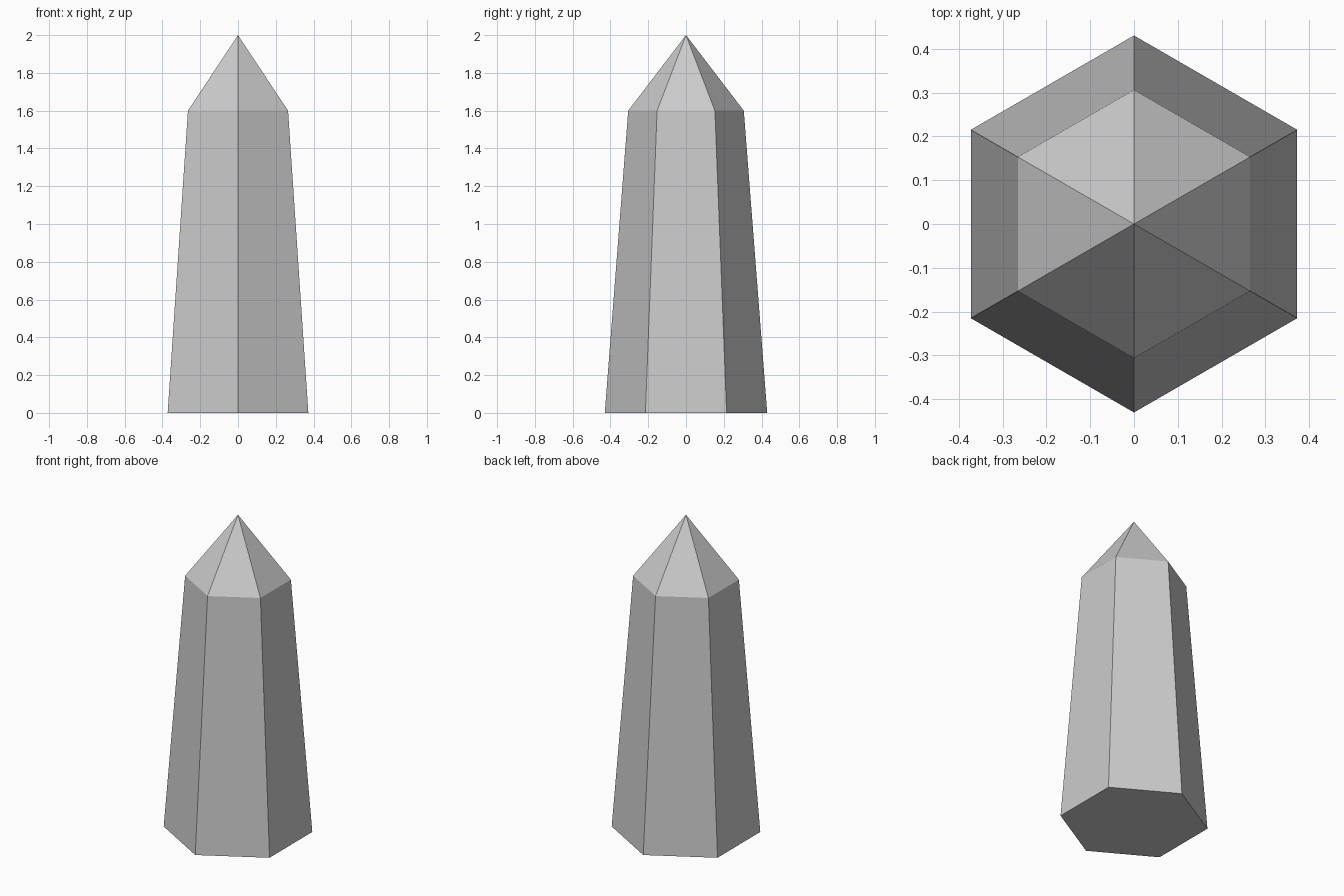
import bpy, bmesh
from math import cos, sin, pi

if "Cube" in bpy.data.objects:
    bpy.data.objects.remove(bpy.data.objects["Cube"])

SIDES = 6


def hex_ring(bm, radius, z):
    """Ring of vertices with corners pointing along +y and -y."""
    return [bm.verts.new((radius * cos(pi / 2 + 2 * pi * i / SIDES),
                          radius * sin(pi / 2 + 2 * pi * i / SIDES), z))
            for i in range(SIDES)]


bm = bmesh.new()
base = hex_ring(bm, 0.43, 0.0)
shoulder = hex_ring(bm, 0.306, 1.6)
tip = bm.verts.new((0, 0, 2.0))

# Flat underside
bm.faces.new(base[::-1])

# Tapered shaft and pointed cap
for i in range(SIDES):
    j = (i + 1) % SIDES
    bm.faces.new((base[i], base[j], shoulder[j], shoulder[i]))
    bm.faces.new((shoulder[i], shoulder[j], tip))

mesh = bpy.data.meshes.new("crystal_point")
bm.to_mesh(mesh)
bm.free()
crystal = bpy.data.objects.new("crystal_point", mesh)
bpy.context.collection.objects.link(crystal)
